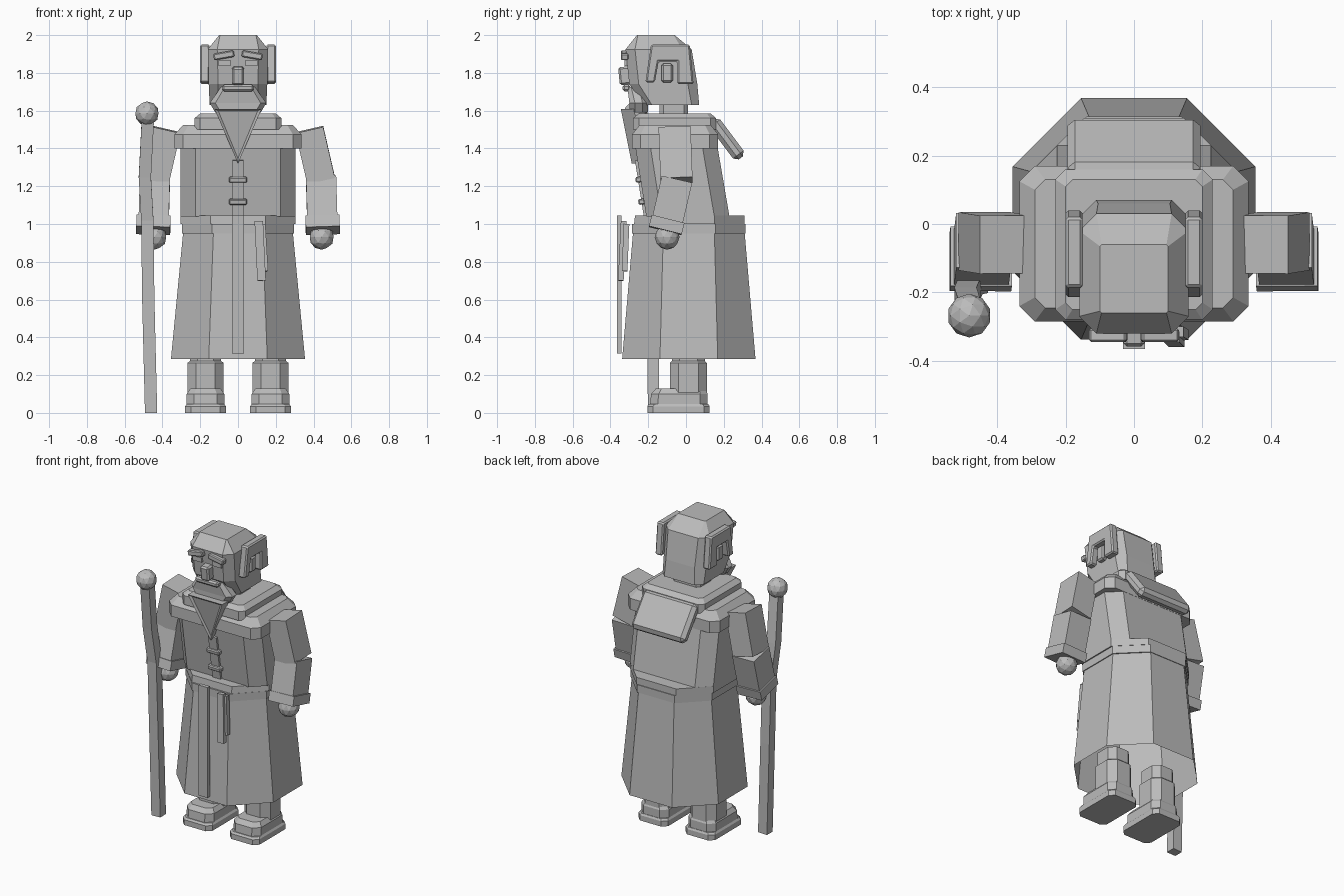
import bpy
import bmesh
from math import radians
from mathutils import Vector, Euler

old = bpy.data.objects.get("Cube")
if old:
    bpy.data.objects.remove(old, do_unlink=True)

stone = bpy.data.materials.new("plain grey")
stone.use_nodes = True
stone.diffuse_color = (0.5, 0.5, 0.5, 1)
stone.node_tree.nodes["Principled BSDF"].inputs["Base Color"].default_value = stone.diffuse_color


def finish(name, bm, bevel=0):
    """Turn a bmesh into a flat shaded object, with optional chamfered edges."""
    bmesh.ops.recalc_face_normals(bm, faces=bm.faces)
    mesh = bpy.data.meshes.new(name)
    bm.to_mesh(mesh)
    bm.free()
    mesh.materials.append(stone)
    obj = bpy.data.objects.new(name, mesh)
    bpy.context.collection.objects.link(obj)
    if bevel:
        mod = obj.modifiers.new("chamfer", "BEVEL")
        mod.width = bevel
        mod.segments = 1
    return obj


def skin(name, rings, bottom=True, bevel=0):
    """Join rings of points with quads and cap the ends."""
    bm = bmesh.new()
    loops = [[bm.verts.new(p) for p in ring] for ring in rings]
    count = len(loops[0])
    for low, high in zip(loops, loops[1:]):
        for i in range(count):
            j = (i + 1) % count
            bm.faces.new((low[i], low[j], high[j], high[i]))
    if bottom:
        bm.faces.new(loops[0][::-1])
    bm.faces.new(loops[-1])
    return finish(name, bm, bevel)


def octagon(z, half, front, back, cut, cx=0):
    """Rectangle with its corners cut off, at height z."""
    a, b = cx - half, cx + half
    return [(a + cut, front, z), (b - cut, front, z), (b, front + cut, z), (b, back - cut, z),
            (b - cut, back, z), (a + cut, back, z), (a, back - cut, z), (a, front + cut, z)]


def body(name, sections, cx=0, bottom=True):
    """Stack of cut-corner sections: z, half width, front, back, corner cut."""
    return skin(name, [octagon(*s, cx) for s in sections], bottom)


def beam(name, points, wide, deep, bevel=0):
    """Four-sided bar following a path."""
    pts = [Vector(p) for p in points]
    rings = []
    for i, p in enumerate(pts):
        d = (pts[min(i + 1, len(pts) - 1)] - pts[max(i - 1, 0)]).normalized()
        u = (Vector((1, 0, 0)) - d * d.x).normalized() * wide / 2
        v = d.cross(u).normalized() * deep / 2
        rings.append([p - u - v, p + u - v, p + u + v, p - u + v])
    return skin(name, rings, bevel=bevel)


def box(name, centre, size, tilt=(0, 0, 0), bevel=0):
    bm = bmesh.new()
    bmesh.ops.create_cube(bm, size=1)
    bmesh.ops.scale(bm, vec=size, verts=bm.verts)
    obj = finish(name, bm, bevel)
    obj.location = centre
    obj.rotation_euler = Euler([radians(t) for t in tilt])
    return obj


def ball(name, centre, radius):
    bm = bmesh.new()
    bmesh.ops.create_icosphere(bm, subdivisions=2, radius=radius)
    finish(name, bm).location = centre


# Robe: open skirt, belt, leaning torso, shoulder yoke and collar
body("skirt", [(0.285, 0.355, -0.338, 0.368, 0.2), (0.96, 0.29, -0.28, 0.31, 0.16)], bottom=False)
body("belt_lower", [(0.95, 0.297, -0.285, 0.315, 0.16), (1.0, 0.297, -0.285, 0.315, 0.16)])
body("belt_upper", [(1.0, 0.305, -0.275, 0.31, 0.16), (1.045, 0.305, -0.27, 0.31, 0.16)])
body("torso", [(1.04, 0.305, -0.21, 0.23, 0.08), (1.42, 0.305, -0.27, 0.165, 0.08)])
body("shoulder_yoke", [(1.4, 0.335, -0.285, 0.17, 0.045), (1.475, 0.335, -0.285, 0.17, 0.045),
                       (1.525, 0.29, -0.245, 0.13, 0.03)])
body("collar", [(1.5, 0.23, -0.28, 0.16, 0.03), (1.56, 0.23, -0.28, 0.16, 0.03),
                (1.585, 0.2, -0.25, 0.13, 0.02)])
beam("hood", [(0, 0.14, 1.55), (0, 0.29, 1.35)], 0.39, 0.07, 0.022)

# Front band, clasps and hanging belt ends
box("front_band", (0, -0.353, 0.68), (0.065, 0.025, 0.73))
box("chest_band", (0, -0.232, 1.19), (0.06, 0.03, 0.3), (9, 0, 0))
for name, z, y in (("upper_clasp", 1.235, -0.25), ("lower_clasp", 1.118, -0.235)):
    box(name, (0, y, z), (0.095, 0.035, 0.03), (9, 0, 0), 0.006)
beam("long_belt_end", [(0.11, -0.33, 1.015), (0.125, -0.345, 0.7)], 0.045, 0.03)
beam("short_belt_end", [(0.13, -0.315, 1.0), (0.145, -0.325, 0.75)], 0.03, 0.03)

# Head
body("neck", [(1.55, 0.1, -0.14, 0.01, 0.02), (1.66, 0.1, -0.14, 0.01, 0.02)])
body("head", [(1.63, 0.15, -0.22, 0.07, 0.04), (1.74, 0.155, -0.3, 0.06, 0.05),
              (1.925, 0.16, -0.32, 0.03, 0.05), (2.0, 0.1, -0.26, -0.06, 0.005)])
box("nose", (0, -0.325, 1.785), (0.062, 0.06, 0.095), (6, 0, 0), 0.01)
box("moustache", (0, -0.315, 1.72), (0.17, 0.04, 0.035), bevel=0.01)
body("jaw_beard", [(1.59, 0.12, -0.3, -0.2, 0.03), (1.64, 0.15, -0.3, -0.2, 0.03),
                   (1.725, 0.09, -0.31, -0.23, 0.02)])

# Pointed beard with an inset front panel
bm = bmesh.new()
outline = [(-0.125, 1.61), (0, 1.32), (0.125, 1.61)]
lean = [(x, -0.345 + (1.61 - z) * 0.2, z) for x, z in outline]
front = bm.faces.new([bm.verts.new(p) for p in lean])
rear = bmesh.ops.extrude_face_region(bm, geom=[front])["geom"]
bmesh.ops.translate(bm, vec=(0, 0.07, 0), verts=[g for g in rear if isinstance(g, bmesh.types.BMVert)])
if not front.is_valid:
    front = min(bm.faces, key=lambda f: f.calc_center_median().y)
bmesh.ops.recalc_face_normals(bm, faces=bm.faces)
bmesh.ops.inset_individual(bm, faces=[front], thickness=0.025, depth=-0.01)
finish("pointed_beard", bm)

# Paired parts
SIDE_HAIR = [(-0.185, 1.95), (0.02, 1.95), (0.04, 1.74), (-0.045, 1.74),
             (-0.045, 1.86), (-0.145, 1.86), (-0.165, 1.75), (-0.215, 1.75)]
for side, s in (("left", 1), ("right", -1)):
    # Face and side hair
    box(side + "_eyebrow", (s * 0.075, -0.325, 1.893), (0.11, 0.04, 0.035), (0, s * 10, 0), 0.006)
    box(side + "_eye", (s * 0.072, -0.315, 1.852), (0.065, 0.02, 0.03))
    box(side + "_ear", (s * 0.165, -0.1, 1.8), (0.04, 0.06, 0.1), bevel=0.01)
    skin(side + "_side_hair", [[(s * x, y, z) for y, z in SIDE_HAIR] for x in (0.15, 0.2)], bevel=0.008)

    # Arm
    beam(side + "_upper_arm", [(s * 0.378, -0.06, 1.5), (s * 0.44, -0.05, 1.23)], 0.15, 0.17)
    beam(side + "_forearm", [(s * 0.44, -0.048, 1.235), (s * 0.447, -0.105, 0.99)], 0.16, 0.165)
    beam(side + "_cuff", [(s * 0.447, -0.095, 1.025), (s * 0.449, -0.11, 0.965)], 0.18, 0.178)
    ball(side + "_hand", (s * 0.443, -0.1, 0.93), 0.066)

    # Leg and shoe
    foot = s * 0.172
    body(side + "_leg", [(0.1, 0.095, -0.085, 0.11, 0.045), (0.265, 0.095, -0.085, 0.11, 0.045),
                         (0.275, 0.083, -0.075, 0.1, 0.04), (0.36, 0.083, -0.075, 0.1, 0.04)], foot)
    body(side + "_shoe", [(0.04, 0.1, -0.19, 0.115, 0.04), (0.1, 0.1, -0.185, 0.115, 0.04),
                          (0.128, 0.08, -0.16, 0.1, 0.03)], foot)
    body(side + "_sole", [(0, 0.108, -0.205, 0.125, 0.03), (0.035, 0.108, -0.205, 0.125, 0.03),
                          (0.047, 0.1, -0.195, 0.118, 0.03)], foot)

# Bent walking staff
beam("staff", [(-0.46, -0.172, 0), (-0.475, -0.175, 0.6), (-0.48, -0.185, 1.02),
               (-0.493, -0.215, 1.25), (-0.477, -0.265, 1.56)], 0.065, 0.06)
ball("staff_knob", (-0.482, -0.268, 1.585), 0.064)
